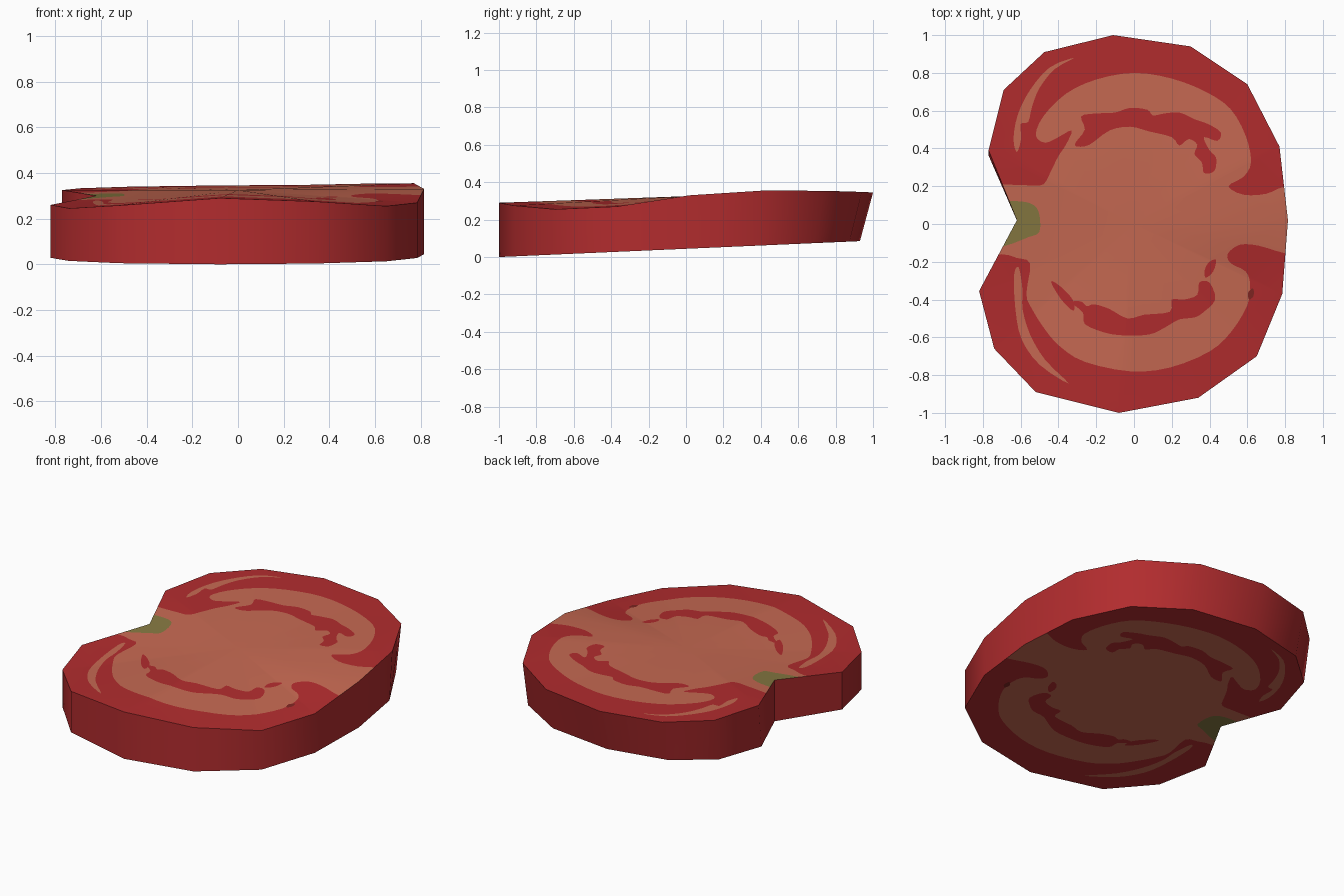
import bpy, bmesh, math
from mathutils import Vector
from mathutils.geometry import delaunay_2d_cdt

if "Cube" in bpy.data.objects:
    bpy.data.objects.remove(bpy.data.objects["Cube"])


def material(name, rgb):
    m = bpy.data.materials.new(name)
    lin = [((c / 255 + 0.055) / 1.055) ** 2.4 for c in rgb]
    m.diffuse_color = (*lin, 1)
    m.use_nodes = True
    m.node_tree.nodes["Principled BSDF"].inputs["Base Color"].default_value = m.diffuse_color
    return m


def pairs(*n):
    return [Vector(n[i:i + 2]) for i in range(0, len(n), 2)]


def smooth(pts, steps=3):
    """Closed Catmull-Rom curve through the points."""
    out = []
    n = len(pts)
    for i in range(n):
        a, b, c, d = (pts[(i + k - 1) % n] for k in range(4))
        for s in range(steps):
            t = s / steps
            out.append(0.5 * (2 * b + (c - a) * t + (2 * a - 5 * b + 4 * c - d) * t * t
                              + (3 * b - a - 3 * c + d) * t ** 3))
    return out


def inside(p, poly):
    hit = False
    for a, b in zip(poly, poly[1:] + poly[:1]):
        if (a.y > p.y) != (b.y > p.y):
            if p.x < a.x + (p.y - a.y) * (b.x - a.x) / (b.y - a.y):
                hit = not hit
    return hit


# Rim of the slice: x, y, and height of the upper edge
rim = [(-.11, 1, .345), (.30, .94, .348), (.60, .74, .354), (.77, .41, .355),
       (.815, .02, .33), (.785, -.37, .27), (.65, -.70, .255), (.34, -.92, .275),
       (-.08, -1, .29), (-.52, -.89, .258), (-.74, -.66, .245), (-.82, -.355, .26),
       (-.62, .02, .30), (-.77, .39, .325), (-.69, .71, .333), (-.475, .91, .34)]
outline = [Vector(r[:2]) for r in rim]
CENTRE_Z = .325

# Pale flesh, open to the rim at both ends
flesh = smooth(pairs(
    .95, .22, .80, .20, .70, .16, .58, .155, .50, .20, .58, .25, .62, .33, .59, .47,
    .51, .61, .38, .70, .2, .77, 0, .80, -.2, .765, -.36, .69, -.48, .57, -.52, .47,
    -.47, .43, -.40, .46, -.33, .495, -.36, .42, -.40, .36, -.44, .28, -.48, .21,
    -.56, .205, -.69, .21, -.9, .22, -.9, -.16, -.70, -.16, -.62, -.18, -.55, -.21,
    -.57, -.37, -.54, -.45, -.47, -.56, -.39, -.65, -.26, -.73, -.02, -.78, .19, -.76,
    .40, -.675, .515, -.57, .60, -.43, .615, -.32, .59, -.25, .515, -.21, .495, -.16,
    .56, -.11, .66, -.115, .80, -.155, .95, -.17))

# Pale streaks by the skin
streaks = [smooth(pairs(
    -.315, .88, -.445, .83, -.55, .71, -.615, .58, -.638, .45, -.62, .38, -.598, .45,
    -.60, .53, -.56, .54, -.54, .62, -.50, .72, -.42, .82)), smooth(pairs(
    -.635, -.27, -.628, -.45, -.595, -.61, -.50, -.745, -.345, -.845, -.47, -.72,
    -.55, -.585, -.59, -.45, -.59, -.35, -.61, -.23))]

# Red pulp pockets inside the flesh
pulp = [smooth(pairs(
    -.28, .57, -.20, .585, -.10, .59, -.02, .615, .07, .605, .10, .575, .16, .585,
    .24, .59, .32, .555, .39, .53, .46, .485, .44, .44, .37, .46, .40, .39, .435, .35,
    .425, .28, .37, .27, .36, .325, .32, .37, .335, .42, .29, .45, .24, .415, .20, .46,
    .08, .49, -.02, .515, -.13, .495, -.235, .42, -.30, .41, -.31, .43, -.26, .50)),
    smooth(pairs(
        -.33, -.415, -.28, -.41, -.25, -.435, -.21, -.425, -.13, -.45, -.035, -.50,
        .055, -.48, .19, -.465, .20, -.40, .265, -.40, .335, -.375, .345, -.31,
        .40, -.31, .43, -.40, .37, -.465, .32, -.495, .24, -.505, .16, -.55,
        .08, -.585, -.05, -.59, -.155, -.575, -.26, -.53, -.27, -.47)),
    smooth(pairs(-.44, -.305, -.39, -.33, -.325, -.40, -.32, -.46, -.385, -.40)),
    smooth(pairs(.375, -.24, .40, -.20, .435, -.19, .42, -.25, .38, -.285))]

seed = smooth(pairs(.61, -.40, .603, -.365, .63, -.34, .633, -.38))
stem = smooth(pairs(-.80, .12, -.65, .122, -.55, .11, -.505, .065, -.50, -.04,
                    -.56, -.07, -.68, -.115, -.80, -.13))

RED, FLESH, GREEN, DARK = range(4)
materials = [material("tomato_red", (178, 44, 46)),
             material("pale_flesh", (198, 105, 82)),
             material("stem_green", (134, 121, 65)),
             material("dark_seed", (128, 38, 34))]


def colour(p):
    if inside(p, stem):
        return GREEN
    if inside(p, seed):
        return DARK
    if any(inside(p, r) for r in pulp):
        return RED
    return FLESH if any(inside(p, r) for r in [flesh] + streaks) else RED


def top_point(p):
    """Lift a plan point onto the fan between the centre and the rim."""
    for (ax, ay, az), (bx, by, bz) in zip(rim, rim[1:] + rim[:1]):
        det = ax * by - ay * bx
        u, v = (p.x * by - p.y * bx) / det, (ax * p.y - ay * p.x) / det
        if u > -1e-4 and v > -1e-4:
            return (p.x, p.y, CENTRE_Z + u * (az - CENTRE_Z) + v * (bz - CENTRE_Z))
    return (p.x, p.y, CENTRE_Z)


def bottom_point(p):
    y = p.y * .93 if p.y > 0 else p.y
    return (p.x, y, .044 * (y + 1))


# Cut the plan into triangles along every colour border and fan spoke
verts, edges = [Vector((0, 0))], [(0, i + 1) for i in range(len(rim))]
for loop in [outline, flesh, stem, seed] + streaks + pulp:
    s, n = len(verts), len(loop)
    verts += loop
    edges += [(s + i, s + (i + 1) % n) for i in range(n)]
cut = delaunay_2d_cdt(verts, edges, [], 0, 1e-5)
plan, tris = cut[0], cut[2]

bm = bmesh.new()
top = [bm.verts.new(top_point(p)) for p in plan]
bottom = [bm.verts.new(bottom_point(p)) for p in plan]
directed = set()
for t in tris:
    mid = sum((plan[i] for i in t), Vector((0, 0))) / 3
    if not inside(mid, outline):
        continue
    t = list(t)
    a, b, c = (plan[i] for i in t)
    if (b - a).cross(c - a) < 0:
        t.reverse()
    index = colour(mid)
    bm.faces.new([top[i] for i in t]).material_index = index
    bm.faces.new([bottom[i] for i in reversed(t)]).material_index = index
    directed.update(zip(t, t[1:] + t[:1]))

# Skin wall along the open border
for a, b in directed:
    if (b, a) not in directed:
        bm.faces.new((top[b], top[a], bottom[a], bottom[b])).material_index = RED
bmesh.ops.delete(bm, geom=[v for v in bm.verts if not v.link_faces], context='VERTS')

mesh = bpy.data.meshes.new("tomato_slice")
bm.to_mesh(mesh)
bm.free()
for m in materials:
    mesh.materials.append(m)
slice_obj = bpy.data.objects.new("tomato_slice", mesh)
bpy.context.collection.objects.link(slice_obj)
bpy.context.view_layer.objects.active = slice_obj
slice_obj.select_set(True)
bpy.ops.object.shade_smooth_by_angle(angle=math.radians(40))
